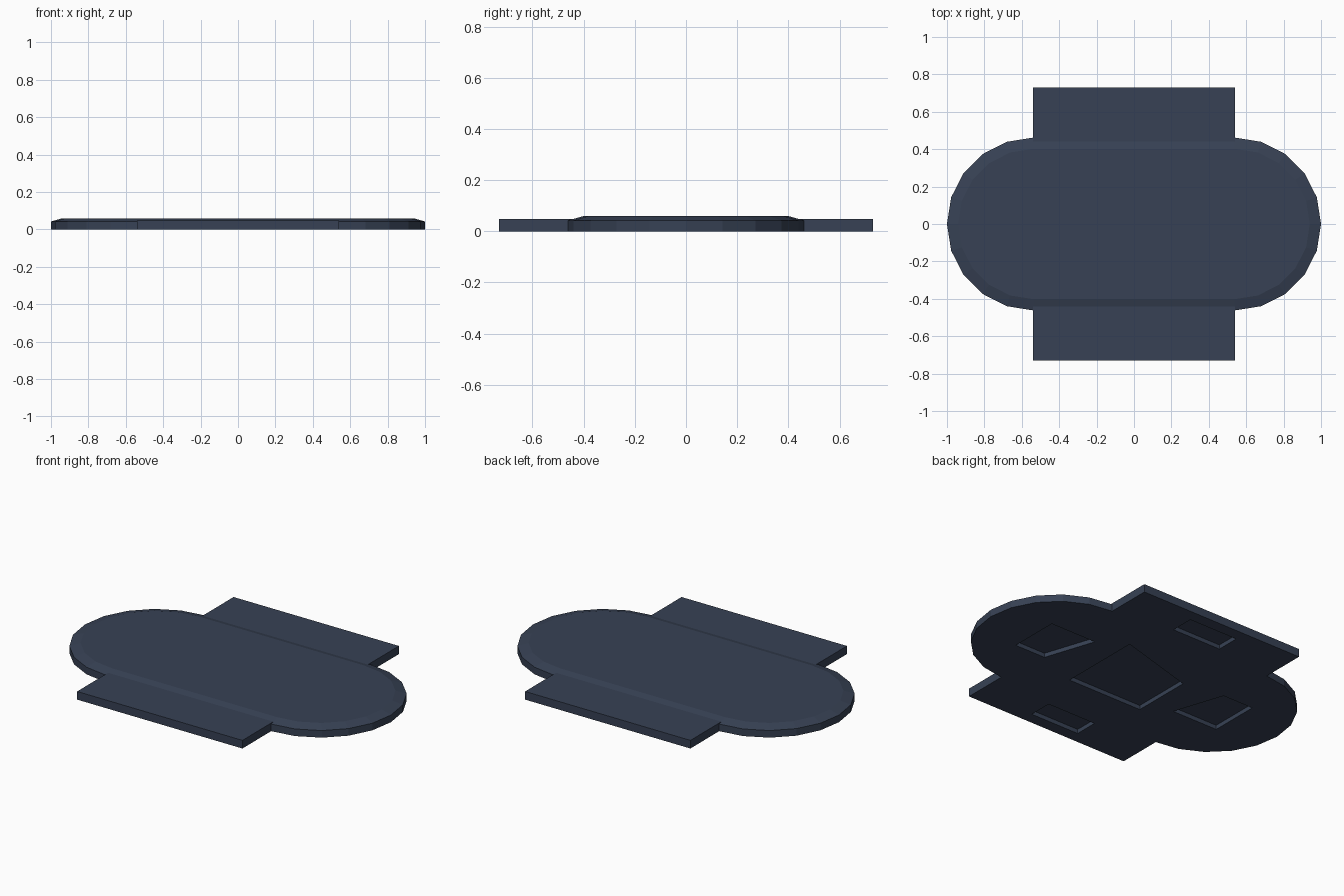
import bpy, bmesh, math

if "Cube" in bpy.data.objects:
    bpy.data.objects.remove(bpy.data.objects["Cube"])

mat = bpy.data.materials.new("slate_blue")
mat.diffuse_color = (0.038, 0.053, 0.089, 1)
mat.use_nodes = True
mat.node_tree.nodes["Principled BSDF"].inputs["Base Color"].default_value = mat.diffuse_color


def loft(name, rings):
    """Closed solid from (outline, z) rings, bottom to top."""
    bm = bmesh.new()
    loops = [[bm.verts.new((x, y, z)) for x, y in pts] for pts, z in rings]
    n = len(loops[0])
    for a, b in zip(loops, loops[1:]):
        for i in range(n):
            j = (i + 1) % n
            bm.faces.new((a[i], a[j], b[j], b[i]))
    bm.faces.new(loops[0][::-1])
    bm.faces.new(loops[-1])
    bmesh.ops.recalc_face_normals(bm, faces=bm.faces)
    me = bpy.data.meshes.new(name)
    bm.to_mesh(me)
    bm.free()
    ob = bpy.data.objects.new(name, me)
    me.materials.append(mat)
    bpy.context.collection.objects.link(ob)
    return ob


def stadium(cx, r, steps=10):
    pts = []
    for side, start in ((1, -90), (-1, 90)):
        for i in range(steps + 1):
            a = math.radians(start + 180 * i / steps)
            pts.append((side * cx + r * math.cos(a), r * math.sin(a)))
    return pts


def rect(x0, x1, y0, y1):
    return [(x0, y0), (x1, y0), (x1, y1), (x0, y1)]


def combine(target, other, operation):
    mod = target.modifiers.new(other.name, 'BOOLEAN')
    mod.operation = operation
    mod.solver = 'EXACT'
    mod.object = other
    other.hide_render = True
    other.hide_set(True)


# Rounded plate with a chamfered top rim
outer, inner = stadium(0.538, 0.462), stadium(0.538, 0.402)
plate = loft("base_plate", [(outer, 0), (outer, 0.042), (inner, 0.059)])

# Rectangular side panels, one solid through the plate
panel = loft("side_panels", [(rect(-0.54, 0.54, -0.73, 0.73), z) for z in (0, 0.048)])
combine(plate, panel, 'UNION')

# Shallow pockets in the underside
end = [(0.70, -0.15), (0.70, 0.15), (0.40, 0.15), (0.50, -0.15)]
pockets = {
    "centre_pocket": [(-0.25, -0.25), (0.24, -0.25), (0.24, 0.25), (-0.25, 0.11)],
    "right_pocket": end,
    "left_pocket": [(-x, -y) for x, y in end],
    "back_pocket": rect(-0.16, 0.16, 0.52, 0.66),
    "front_pocket": rect(-0.16, 0.16, -0.66, -0.52),
}
for name, pts in pockets.items():
    combine(plate, loft(name, [(pts, -0.05), (pts, 0.025)]), 'DIFFERENCE')
